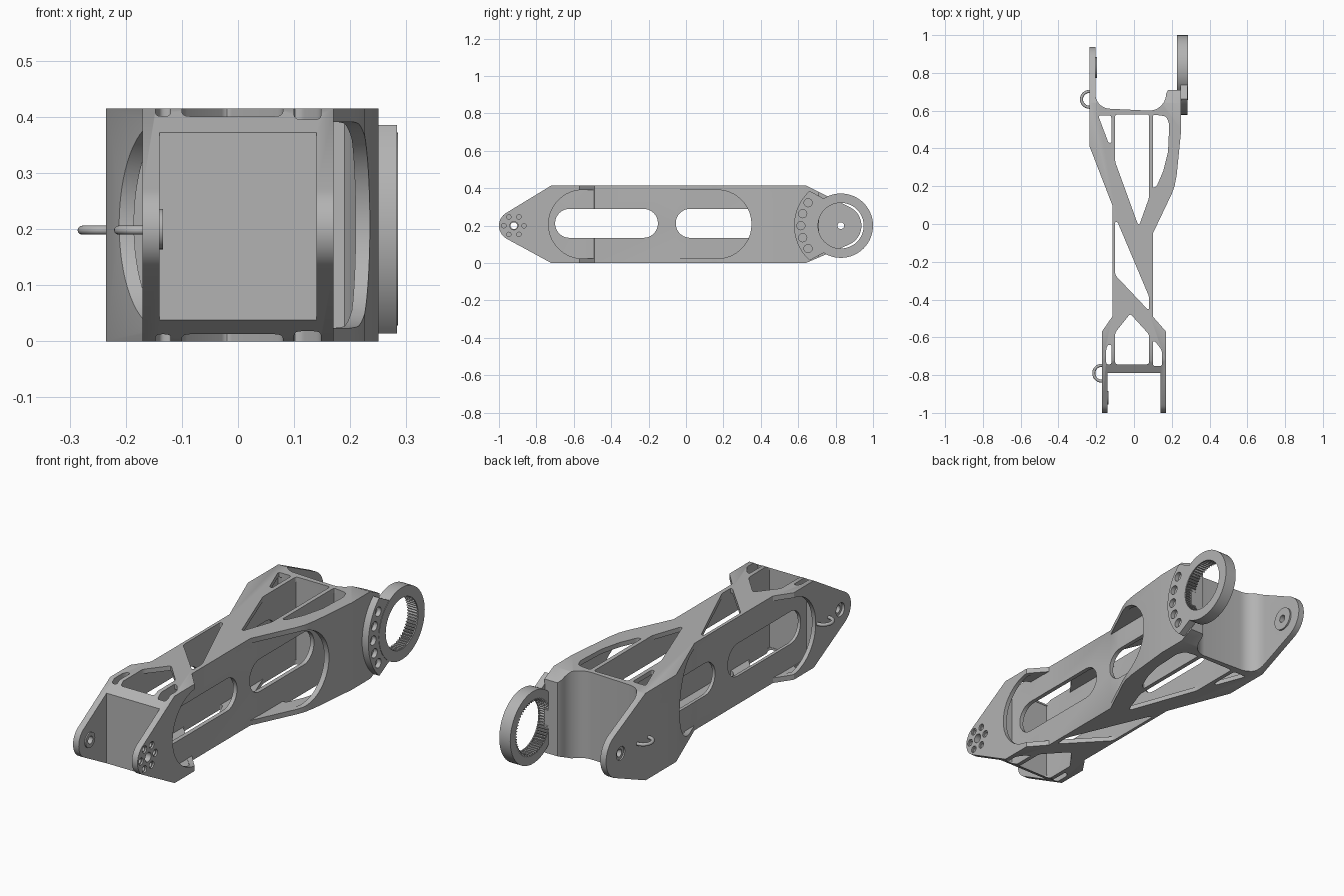
import bpy, bmesh, math
from mathutils import Vector, geometry

if "Cube" in bpy.data.objects:
    bpy.data.objects.remove(bpy.data.objects["Cube"])

gray = bpy.data.materials.new("light_gray")
gray.diffuse_color = (0.45, 0.45, 0.45, 1)
gray.use_nodes = True
gray.node_tree.nodes["Principled BSDF"].inputs["Base Color"].default_value = gray.diffuse_color
PIN_Z, TOP = 0.2, 0.415
FRONT, BACK = -0.92, 0.828     # joint axes along y


def prism(name, pts, lo, hi, axis="z"):
    """Extrude an outline: (x, y) along z, or (y, z) along x."""
    bm = bmesh.new()
    vs = [bm.verts.new((p[0], p[1], lo) if axis == "z" else (lo, p[0], p[1])) for p in pts]
    f = bm.faces.new(vs)
    ext = bmesh.ops.extrude_face_region(bm, geom=[f])["geom"]
    d = (0, 0, hi - lo) if axis == "z" else (hi - lo, 0, 0)
    bmesh.ops.translate(bm, vec=d, verts=[v for v in ext if isinstance(v, bmesh.types.BMVert)])
    bmesh.ops.recalc_face_normals(bm, faces=bm.faces)
    me = bpy.data.meshes.new(name)
    bm.to_mesh(me)
    bm.free()
    me.materials.append(gray)
    ob = bpy.data.objects.new(name, me)
    bpy.context.collection.objects.link(ob)
    return ob


def boolean(target, cutter, op="DIFFERENCE"):
    m = target.modifiers.new("cut", "BOOLEAN")
    m.operation, m.object, m.solver = op, cutter, "EXACT"
    deps = bpy.context.evaluated_depsgraph_get()
    me = bpy.data.meshes.new_from_object(target.evaluated_get(deps))
    target.modifiers.clear()
    target.data = me
    bpy.data.objects.remove(cutter)


def circle(cx, cy, r, n=32, a0=0.0, a1=2 * math.pi):
    full = abs(a1 - a0 - 2 * math.pi) < 1e-6
    k = n if full else n - 1
    return [(cx + r * math.cos(a0 + (a1 - a0) * i / k),
             cy + r * math.sin(a0 + (a1 - a0) * i / k)) for i in range(n)]


def stadium(y0, y1, z0, z1, n=20):
    r, zc = (z1 - z0) / 2, (z0 + z1) / 2
    q = math.pi / 2
    return circle(y1 - r, zc, r, n, -q, q) + circle(y0 + r, zc, r, n, q, 3 * q)


def rounded(pts, r, n=5):
    """Round every corner of an outline."""
    out = []
    for i, p in enumerate(pts):
        p = Vector(p)
        a, b = Vector(pts[i - 1]) - p, Vector(pts[(i + 1) % len(pts)]) - p
        d = min(r, a.length * 0.4, b.length * 0.4)
        s, e = p + a.normalized() * d, p + b.normalized() * d
        for k in range(n):
            t = k / (n - 1)
            out.append(tuple(s * (1 - t) ** 2 + p * 2 * t * (1 - t) + e * t * t))
    return out


def smooth(ob, angle=32):
    bpy.ops.object.select_all(action="DESELECT")
    ob.select_set(True)
    bpy.context.view_layer.objects.active = ob
    bpy.ops.object.shade_smooth_by_angle(angle=math.radians(angle))


# Arm body: plan outline with a fork at the front and a U-shaped yoke at the back
q = math.pi / 2
plan = [(-0.17, -1), (-0.14, -1), (-0.14, -0.79), (0.14, -0.79), (0.14, -1), (0.17, -1),
        (0.17, -0.57), (0.10, -0.49), (0.10, -0.05), (0.20, 0.16), (0.215, 0.2),
        (0.226, 0.26), (0.25, 0.5), (0.25, 0.71), (0.18, 0.71)]
plan += circle(0.08, 0.69, 0.09, 10, 0, -q)
plan += circle(-0.125, 0.69, 0.08, 10, -q, -2 * q)
plan += [(-0.205, 0.95), (-0.235, 0.95), (-0.235, 0.41), (-0.115, 0.10),
         (-0.115, -0.49), (-0.17, -0.57)]
body = prism("arm_body", plan, -0.05, 0.5)

# Side silhouette with rounded lugs at both ends
side = circle(FRONT, PIN_Z, 0.08, 40) + circle(BACK, PIN_Z, 0.11, 48)
side += [(-0.72, 0), (-0.72, TOP), (0.64, 0), (0.64, TOP)]
hull = [side[i] for i in geometry.convex_hull_2d([Vector(p) for p in side])]
boolean(body, prism("cutter", hull, -0.4, 0.4, "x"), "INTERSECT")

# Hollow cells between the webs, under the top and bottom plates
cells = [
    [(-0.10, -0.745), (0.08, -0.745), (0.08, 0.58), (-0.10, 0.58)],
    [(-0.115, 0.17), (-0.115, 0.575), (-0.17, 0.575), (-0.21, 0.60), (-0.21, 0.413)],
    [(0.10, 0.01), (0.19, 0.2), (0.203, 0.27), (0.222, 0.5), (0.19, 0.57), (0.10, 0.58)],
    [(-0.115, -0.535), (-0.15, -0.585), (-0.15, -0.745), (-0.115, -0.745)],
    [(0.10, -0.525), (0.15, -0.58), (0.15, -0.755), (0.10, -0.755)]]
for c in cells:
    boolean(body, prism("cutter", c, 0.022, 0.393))

# Truss openings through both plates
holes = [
    [(-0.10, 0.58), (0.08, 0.58), (0.08, 0.14), (0.03, 0.0), (0.02, 0.0), (-0.10, 0.33)],
    [(-0.19, 0.575), (-0.12, 0.575), (-0.12, 0.43), (-0.135, 0.43)],
    [(0.10, 0.58), (0.17, 0.57), (0.187, 0.53), (0.18, 0.38), (0.155, 0.28), (0.12, 0.2), (0.10, 0.19)],
    [(-0.10, 0.01), (-0.087, 0.01), (0.08, -0.385), (0.08, -0.45), (0.07, -0.45), (-0.10, -0.27)],
    [(-0.10, -0.575), (-0.02, -0.475), (0.08, -0.585), (0.08, -0.743), (-0.10, -0.743)],
    [(-0.147, -0.66), (-0.137, -0.64), (-0.12, -0.64), (-0.12, -0.743), (-0.147, -0.743)],
    [(0.10, -0.62), (0.115, -0.625), (0.148, -0.67), (0.148, -0.753), (0.10, -0.753)]]
for h in holes:
    boolean(body, prism("cutter", rounded(h, 0.014), -0.1, 0.6))

# Large outer side openings and the slots in the inner webs
for lo, hi in ((0.1005, 0.4), (-0.4, -0.1155)):
    boolean(body, prism("cutter", stadium(-0.735, 0.35, 0.024, 0.391, 32), lo, hi, "x"))
for y0, y1 in ((-0.70, -0.15), (-0.055, 0.43)):
    boolean(body, prism("cutter", stadium(y0, y1, 0.135, 0.29), -0.118, 0.103, "x"))

# Joint bosses on the inner faces of the left lugs, bored through
for y, r, lo, hi in ((FRONT, 0.036, -0.15, -0.134), (BACK, 0.055, -0.215, -0.197)):
    boolean(body, prism("cutter", circle(y, PIN_Z, r), lo, hi, "x"), "UNION")
    boolean(body, prism("cutter", circle(y, PIN_Z, 0.018), -0.4, -0.1, "x"))
    boolean(body, prism("cutter", circle(y, PIN_Z, 0.032), -0.4, -0.157 if y < 0 else -0.228, "x"))

# Bolt circle on the front right lug
boolean(body, prism("cutter", circle(FRONT, PIN_Z, 0.022), 0.12, 0.3, "x"))
for k in range(6):
    a = k * math.pi / 3
    y, z = FRONT + 0.054 * math.cos(a), PIN_Z + 0.054 * math.sin(a)
    boolean(body, prism("cutter", circle(y, z, 0.012, 16), 0.12, 0.3, "x"))
    boolean(body, prism("cutter", circle(y, z, 0.017, 16), 0.162, 0.3, "x"))
smooth(body)

# Curved bracket plate bolted to the yoke
w = math.radians(132)
bracket_pts = circle(BACK, PIN_Z, 0.25, 32, w, 2 * math.pi - w)
bracket_pts += [(0.745, 0.06)] + circle(BACK, PIN_Z, 0.15, 24, 2 * math.pi - w, w) + [(0.745, 0.34)]
bracket = prism("gear_bracket", bracket_pts, 0.247, 0.283, "x")
for k in range(-2, 3):
    a = math.pi + k * math.radians(17.5)
    y, z = BACK + 0.214 * math.cos(a), PIN_Z + 0.214 * math.sin(a)
    boolean(bracket, prism("cutter", circle(y, z, 0.022, 20), 0.262, 0.3, "x"))
smooth(bracket)

# Internal ring gear
ring = prism("ring_gear", circle(BACK, PIN_Z, 0.172, 64), 0.227, 0.285, "x")
teeth = []
for i in range(60 * 4):
    a, r = 2 * math.pi * i / 240, 0.122 if i % 4 < 2 else 0.132
    teeth.append((BACK + r * math.cos(a), PIN_Z + r * math.sin(a)))
boolean(ring, prism("cutter", teeth, 0.2, 0.28, "x"))
boolean(ring, prism("cutter", circle(BACK, PIN_Z, 0.122, 64), 0.2, 0.3, "x"))
smooth(ring, 20)

# Cable loops on the left side
for name, x, y in (("rear_cable_loop", -0.236, 0.66), ("front_cable_loop", -0.171, -0.79)):
    bpy.ops.mesh.primitive_torus_add(location=(x, y, PIN_Z - 0.002), major_radius=0.042,
                                     minor_radius=0.008, major_segments=40, minor_segments=12)
    loop = bpy.context.object
    loop.name = name
    loop.data.materials.append(gray)
    bm = bmesh.new()
    bm.from_mesh(loop.data)
    bmesh.ops.bisect_plane(bm, geom=bm.verts[:] + bm.edges[:] + bm.faces[:],
                           plane_co=(0.012, 0, 0), plane_no=(1, 0, 0), clear_outer=True)
    bm.to_mesh(loop.data)
    bm.free()
    smooth(loop)
